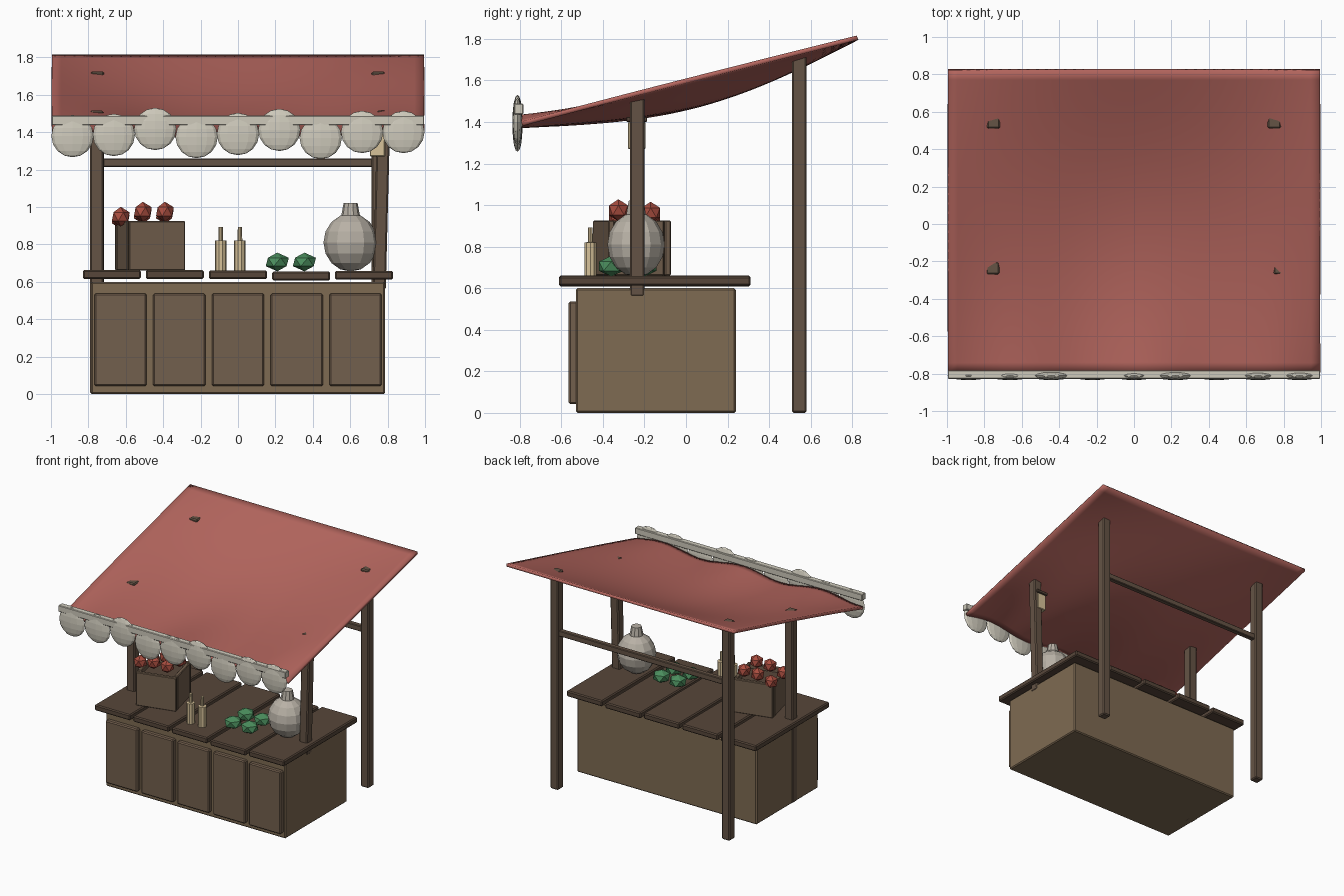
import bpy, bmesh, math
from mathutils import Vector

if "Cube" in bpy.data.objects:
    bpy.data.objects.remove(bpy.data.objects["Cube"])


def mat(name, r, g, b):
    m = bpy.data.materials.new(name)
    m.diffuse_color = (r, g, b, 1)
    m.use_nodes = True
    m.node_tree.nodes["Principled BSDF"].inputs["Base Color"].default_value = m.diffuse_color
    return m


WOOD = mat("wood", 0.21, 0.145, 0.085)
PANEL = mat("panel_wood", 0.17, 0.115, 0.075)
PLANK = mat("plank_wood", 0.095, 0.062, 0.042)
POST = mat("post_wood", 0.13, 0.088, 0.06)
CLOTH = mat("red_cloth", 0.45, 0.13, 0.11)
PALE = mat("pale_cloth", 0.62, 0.59, 0.5)
CLAY = mat("pale_clay", 0.48, 0.44, 0.38)
WAX = mat("wax", 0.68, 0.54, 0.32)
RED = mat("red_fruit", 0.4, 0.075, 0.05)
GREEN = mat("green_fruit", 0.07, 0.27, 0.11)


def finish(name, bm, material, smooth=False):
    me = bpy.data.meshes.new(name)
    bm.to_mesh(me)
    bm.free()
    me.materials.append(material)
    for p in me.polygons:
        p.use_smooth = smooth
    ob = bpy.data.objects.new(name, me)
    bpy.context.collection.objects.link(ob)
    return ob


def box(name, x, y, z, material, bevel=0.008, rot=0):
    """Box from (min, max) ranges, optionally turned about its own centre."""
    bm = bmesh.new()
    bmesh.ops.create_cube(bm, size=1)
    size = Vector([r[1] - r[0] for r in (x, y, z)])
    bmesh.ops.scale(bm, vec=size, verts=bm.verts)
    if bevel:
        bmesh.ops.bevel(bm, geom=bm.edges[:], offset=bevel, segments=1,
                        affect='EDGES', profile=0.5)
    ob = finish(name, bm, material)
    ob.location = [(r[0] + r[1]) / 2 for r in (x, y, z)]
    ob.rotation_euler.z = rot
    return ob


def post(name, bottom, top, w=0.07):
    """Square post sheared from its bottom centre to its top centre."""
    ob = box(name, (-w / 2, w / 2), (-w / 2, w / 2), (bottom[2], top[2]), POST)
    b, t = Vector(bottom), Vector(top)
    ob.location = (0, 0, 0)
    h = t.z - b.z
    for v in ob.data.vertices:
        f = v.co.z / h + 0.5
        p = b.lerp(t, f)
        v.co = (v.co.x + p.x, v.co.y + p.y, p.z)
    return ob


def ball(name, loc, scale, material, ico=True, seg=12, rings=8):
    bm = bmesh.new()
    if ico:
        bmesh.ops.create_icosphere(bm, subdivisions=1, radius=1)
    else:
        bmesh.ops.create_uvsphere(bm, u_segments=seg, v_segments=rings, radius=1)
    bmesh.ops.scale(bm, vec=scale, verts=bm.verts)
    ob = finish(name, bm, material)
    ob.location = loc
    return ob


def lathe(name, loc, profile, material, seg):
    """Revolve (radius, height) points, capping both ends."""
    bm = bmesh.new()
    loops = [[bm.verts.new((r * math.cos(2 * math.pi * i / seg),
                            r * math.sin(2 * math.pi * i / seg), z))
              for i in range(seg)] for r, z in profile]
    for a, b in zip(loops, loops[1:]):
        for i in range(seg):
            j = (i + 1) % seg
            bm.faces.new((a[i], a[j], b[j], b[i]))
    bm.faces.new(loops[0][::-1])
    bm.faces.new(loops[-1])
    ob = finish(name, bm, material)
    ob.location = loc
    return ob


# Counter body, front panels and top planks
box("counter_body", (-0.787, 0.787), (-0.53, 0.24), (0.0, 0.6), WOOD)
for i in range(5):
    cx = -0.628 + 0.314 * i
    box(f"front_panel_{i}", (cx - 0.14, cx + 0.14), (-0.565, -0.52),
        (0.042, 0.537), PANEL)
    cx = -0.674 + 0.337 * i
    dz = (0.004, 0.004, 0.002, -0.004, 0)[i]
    box(f"top_plank_{i}", (cx - 0.156, cx + 0.156), (-0.61, 0.31),
        (0.612 + dz, 0.658 + dz), PLANK)

# Posts and rear crossbar
post("front_left_post", (-0.755, -0.235, 0.0), (-0.755, -0.235, 1.515))
post("front_right_post", (0.755, -0.235, 0.56), (0.78, -0.235, 1.515))
post("back_left_post", (-0.752, 0.545, 0.0), (-0.752, 0.545, 1.725))
post("back_right_post", (0.75, 0.545, 0.0), (0.75, 0.545, 1.725))
box("rear_crossbar", (-0.75, 0.75), (0.525, 0.565), (1.215, 1.26), POST, 0.005)

# Sagging cloth canopy, rippled along the front edge
bm = bmesh.new()
bmesh.ops.create_grid(bm, x_segments=40, y_segments=32, size=1)
for v in bm.verts:
    x, u = v.co.x, (v.co.y + 1) / 2
    sag = 0.135 * math.sin(math.pi * u) * math.cos(math.pi * x / 2)
    ripple = 0.022 * math.sin(9 * x + 1) * (1 - u) ** 3
    v.co = (x * 0.995, -0.79 + 1.615 * u, 1.403 + 0.402 * u - sag + ripple)
canopy = finish("canopy", bm, CLOTH, True)
mod = canopy.modifiers.new("thickness", 'SOLIDIFY')
mod.thickness = 0.022
mod.offset = 0

# Valance strip with hanging scallops
box("valance_strip", (-0.995, 0.995), (-0.828, -0.782), (1.437, 1.488), PALE, 0.004)
heights = (1.379, 1.385, 1.417, 1.374, 1.39, 1.412, 1.369, 1.401, 1.401)
for i, z in enumerate(heights):
    ball(f"scallop_{i}", (-0.885 + 0.2212 * i, -0.811, z),
         (0.113, 0.024, 0.113), PALE, False, 12, 8)

# Small lantern on the front right post
box("lantern_body", (0.705, 0.785), (-0.28, -0.195), (1.27, 1.4), WAX, 0.004)
box("lantern_cap", (0.695, 0.795), (-0.287, -0.187), (1.4, 1.425), PLANK, 0.004)

# Open crate, turned a little, made from four walls and a floor
C, A, H = Vector((-0.47, -0.26, 0)), math.radians(14), 0.155
for i in range(4):
    a = A + i * math.pi / 2
    p = C + Vector((math.sin(a), -math.cos(a), 0)) * (H - 0.015)
    half = H if i % 2 == 0 else H - 0.035
    box(f"crate_wall_{i}", (p.x - half, p.x + half), (p.y - 0.015, p.y + 0.015),
        (0.66, 0.925), PANEL, 0.005, a)
box("crate_filling", (C.x - 0.13, C.x + 0.13), (C.y - 0.13, C.y + 0.13),
    (0.66, 0.89), PLANK, 0, A)

# Red fruit heaped in the crate
for i in range(3):
    for j in range(2):
        ball(f"red_fruit_{i}_{j}", (-0.627 + 0.118 * i, -0.325 + 0.155 * j,
             (0.948, 0.975, 0.975)[i] - 0.012 * j), (0.053,) * 3, RED)

# Two candles
for i, x in enumerate((-0.092, 0.01)):
    lathe(f"candle_{i}", (x, -0.46, 0.66),
          [(0.031, 0), (0.031, 0.16), (0.013, 0.162), (0.011, 0.232)], WAX, 10)

# Green fruit, two by two
for i in range(2):
    for j in range(2):
        ball(f"green_fruit_{i}_{j}", (0.21 + 0.145 * i, -0.36 + 0.16 * j, 0.706),
             (0.069, 0.069, 0.05), GREEN)

# Round jar with a short neck
ball("jar_body", (0.602, -0.24, 0.81), (0.145, 0.138, 0.155), CLAY, False, 12, 8)
lathe("jar_neck", (0.602, -0.24, 0.94),
      [(0.052, 0), (0.048, 0.025), (0.037, 0.082)], CLAY, 10)
